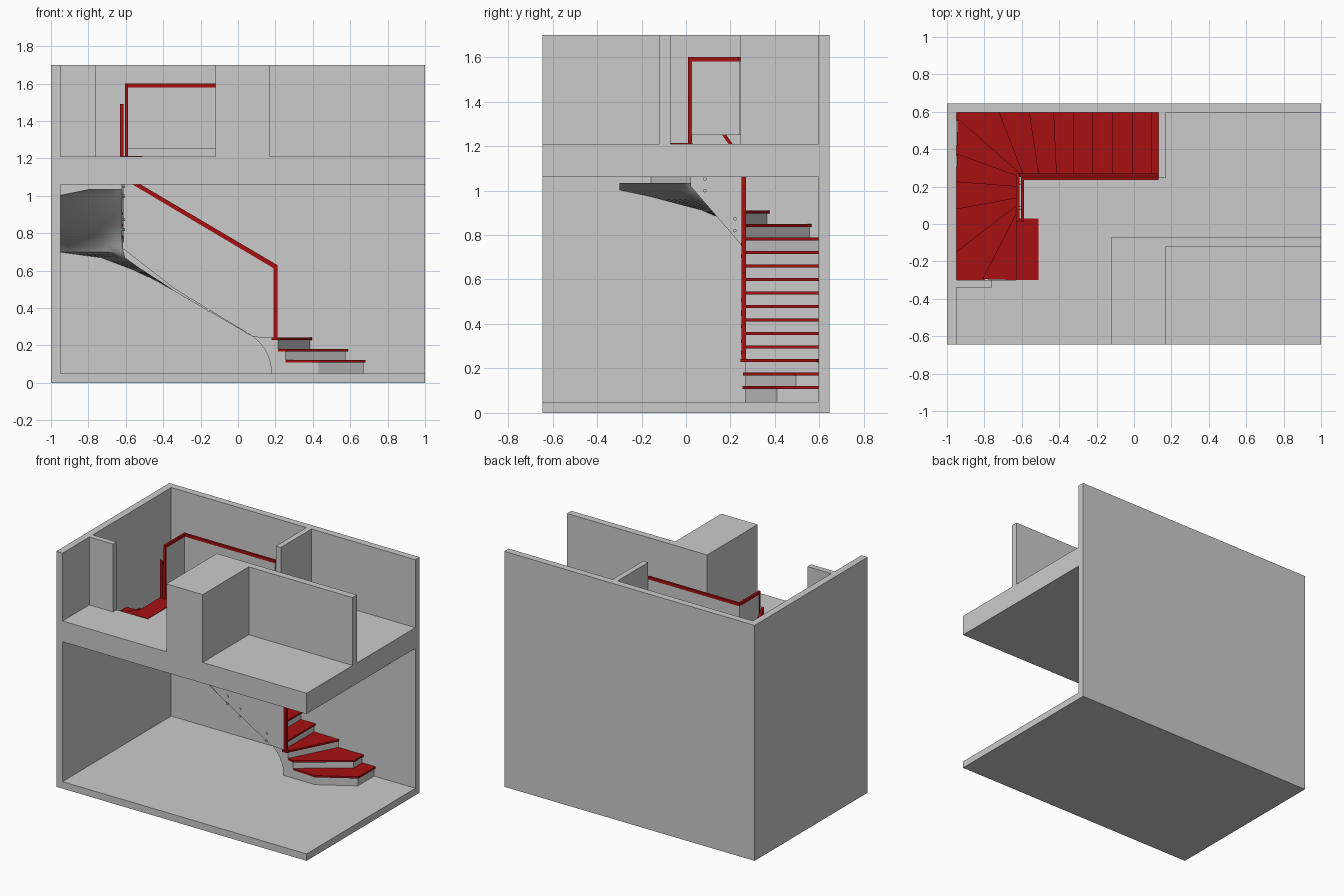
import bpy, bmesh, math
from mathutils import Matrix, Vector

if "Cube" in bpy.data.objects:
    bpy.data.objects.remove(bpy.data.objects["Cube"])

red = bpy.data.materials.new("dark_red")
red.diffuse_color = (0.38, 0.005, 0.006, 1)
red.use_nodes = True
red.node_tree.nodes["Principled BSDF"].inputs["Base Color"].default_value = red.diffuse_color


def finish(name, bm, mat=None):
    bmesh.ops.recalc_face_normals(bm, faces=bm.faces)
    me = bpy.data.meshes.new(name)
    bm.to_mesh(me)
    bm.free()
    ob = bpy.data.objects.new(name, me)
    bpy.context.collection.objects.link(ob)
    if mat:
        me.materials.append(mat)
    return ob


def prism(name, pts, a, b, axis="z", mat=None):
    """Extrude a 2D outline from a to b along the given axis."""
    place = {"z": lambda p: (p[0], p[1], a),
             "y": lambda p: (p[0], a, p[1]),
             "x": lambda p: (a, p[0], p[1])}[axis]
    d = {"z": (0, 0, b - a), "y": (0, b - a, 0), "x": (b - a, 0, 0)}[axis]
    bm = bmesh.new()
    f = bm.faces.new([bm.verts.new(place(p)) for p in pts])
    r = bmesh.ops.extrude_face_region(bm, geom=[f])
    bmesh.ops.translate(bm, vec=d, verts=[v for v in r["geom"] if isinstance(v, bmesh.types.BMVert)])
    return finish(name, bm, mat)


def box(name, x0, x1, y0, y1, z0, z1, mat=None):
    return prism(name, [(x0, y0), (x1, y0), (x1, y1), (x0, y1)], z0, z1, "z", mat)


# Building shell
box("ground_floor", -0.95, 1, -0.645, 0.595, 0, 0.05)
box("left_wall", -1, -0.95, -0.645, 0.595, 0, 1.70)
box("back_wall", -1, 1, 0.595, 0.645, 0, 1.70)
prism("upper_floor", [(-0.95, -0.645), (1, -0.645), (1, 0.595), (0.13, 0.595), (0.13, 0.245),
                      (-0.605, 0.245), (-0.605, -0.30), (-0.95, -0.30)], 1.06, 1.21)
prism("closet_wall", [(-0.12, -0.645), (0.17, -0.645), (0.17, -0.12), (1, -0.12),
                      (1, -0.07), (-0.12, -0.07)], 1.21, 1.70)
box("stairwell_end_wall", 0.13, 0.17, 0.245, 0.595, 1.21, 1.70)
box("stairwell_side_wall", -0.95, -0.76, -0.34, -0.30, 1.21, 1.70)

# Riser lines, inner end to outer end
IN, OUT, XI, XO = 0.265, 0.595, -0.62, -0.95
R = {1: [(0.43, IN), (0.67, 0.41), (0.67, OUT)],
     2: [(0.255, IN), (0.575, 0.495), (0.575, OUT)],
     3: [(0.215, IN), (0.385, OUT)]}
for k in range(4, 10):
    x = 0.19 - 0.105 * (k - 4)
    R[k] = [(x, IN), (x, OUT)]
R[10] = [(-0.425, IN), (-0.44, OUT)]
R[11] = [(-0.52, IN), (-0.57, OUT)]
R[12] = [(-0.605, IN), (-0.73, OUT)]
for k, yi, yo in ((13, IN, 0.555), (14, 0.245, 0.365), (15, 0.19, 0.215),
                  (16, 0.13, 0.07), (17, 0.09, -0.157)):
    R[k] = [(XI, yi), (XO, yo)]
R[18] = [(XI, 0.05), (-0.80, -0.30)]
R[19] = [(XI, 0.03), (XI, -0.30)]
R[20] = [(-0.51, 0.03), (-0.51, -0.30)]
CORNER = {12: (XO, OUT), 17: (XO, -0.30)}
THICK = 0.013


def top(k):
    return 0.0605 + 0.0607 * k


def soffit(k):
    return min(top(k) - 0.12, 1.033)


def nosing(line, d=0.012):
    """Shift a riser line towards the walker."""
    out = []
    for i, p in enumerate(line):
        n = Vector((0, 0))
        for a, b in zip(line, line[1:]):
            if p in (a, b):
                n += Vector((b[1] - a[1], a[0] - b[0])).normalized()
        n = n.normalized() * d
        out.append((max(p[0] + n.x, XO), min(p[1] + n.y, OUT)))
    return out


# Treads, with solid blocks under the three lowest
for k in range(1, 20):
    corner = [CORNER[k]] if k in CORNER else []
    back = corner + R[k + 1][::-1]
    prism(f"tread_{k}", nosing(R[k]) + back, top(k) - THICK, top(k), "z", red)
    if k < 4:
        prism(f"step_block_{k}", R[k] + back, 0.05, top(k) - THICK)

# Curved foot of the flight
z4 = top(4) - THICK
prism("flight_foot", [(0.19, 0.05), (0.18, 0.05), (0.174, 0.10), (0.162, 0.14), (0.145, 0.175),
                      (0.12, 0.21), (0.085, soffit(5)), (0.085, z4), (0.19, z4)], IN, OUT, "y")

# Flight body: risers, cheeks and twisting soffit
bm = bmesh.new()


def face(*pts):
    bm.faces.new([bm.verts.new(p) for p in pts])


def up(p, z):
    return (p[0], p[1], z)


rows = []  # inner, outer, soffit height, step number
for k in range(5, 20):
    rows.append((R[k][0], R[k][1], soffit(k), k))
    if k in CORNER:
        a, b = R[k][0], R[k + 1][0]
        rows.append((((a[0] + b[0]) / 2, (a[1] + b[1]) / 2), CORNER[k],
                     (soffit(k) + soffit(k + 1)) / 2, k))
N = 8
for (i0, o0, z0, k), (i1, o1, z1, _) in zip(rows, rows[1:]):
    h = top(k) - THICK
    face(up(i0, z0), up(i1, z1), up(i1, h), up(i0, h))
    face(up(o0, z0), up(o1, z1), up(o1, h), up(o0, h))
    L0 = [Vector(i0).lerp(Vector(o0), t / N) for t in range(N + 1)]
    L1 = [Vector(i1).lerp(Vector(o1), t / N) for t in range(N + 1)]
    for t in range(N):
        face(up(L0[t], z0), up(L0[t + 1], z0), up(L1[t + 1], z1), up(L1[t], z1))
for k in range(5, 20):
    a, b = R[k]
    lo, hi = top(k - 1) - THICK, top(k) - THICK
    face(up(a, lo), up(b, lo), up(b, hi), up(a, hi))
bmesh.ops.remove_doubles(bm, verts=bm.verts, dist=0.0005)
body = finish("flight_body", bm)
bpy.context.view_layer.objects.active = body
body.select_set(True)
bpy.ops.object.shade_smooth_by_angle(angle=math.radians(35))

# Stair guard panels
prism("lower_guard_panel", [(0.20, 0.24), (0.085, 0.245), (-0.335, 0.50), (-0.618, 0.72),
                            (-0.618, 1.11), (0.20, 0.62)], 0.254, 0.262, "y")
prism("upper_guard_panel", [(0.262, 0.74), (0.02, 1.02), (0.02, 1.45), (0.262, 1.11)],
      -0.618, -0.611, "x")

# Stair handrails with end posts
prism("lower_handrail", [(0.19, 0.23), (0.21, 0.23), (0.21, 0.63), (-0.63, 1.125),
                         (-0.63, 1.10), (0.19, 0.613)], 0.25, 0.27, "y", red)
prism("upper_handrail", [(0.27, 1.095), (0.27, 1.125), (0.01, 1.49), (0.01, 1.21),
                         (0.025, 1.21), (0.025, 1.445)], -0.63, -0.612, "x", red)
box("post_base", 0.18, 0.22, 0.245, 0.275, 0.228, 0.243, red)

# Landing balustrade
box("landing_post", -0.604, -0.588, 0.01, 0.026, 1.21, 1.60, red)
box("landing_rail_side", -0.604, -0.588, 0.026, 0.25, 1.58, 1.60, red)
box("landing_rail_long", -0.588, 0.13, 0.234, 0.25, 1.58, 1.60, red)
box("landing_panel_side", -0.60, -0.593, 0.026, 0.238, 1.25, 1.58)
box("landing_panel_long", -0.60, 0.13, 0.238, 0.246, 1.25, 1.58)


# Panel fixing bolts
def bolt(name, c, axis):
    b = bmesh.new()
    rot = Matrix.Rotation(math.pi / 2, 4, "X" if axis == "y" else "Y")
    bmesh.ops.create_cone(b, cap_ends=True, segments=12, radius1=0.008, radius2=0.008,
                          depth=0.022, matrix=Matrix.Translation(c) @ rot)
    finish(name, b)


for i, (x, z) in enumerate(((0.05, 0.27), (-0.16, 0.39), (-0.26, 0.455), (-0.57, 0.705))):
    for j in (0, 1):
        bolt(f"lower_bolt_{i}_{j}", (x, 0.258, z + 0.053 * j), "y")
for i, (y, z) in enumerate(((0.22, 0.82), (0.085, 1.0))):
    for j in (0, 1):
        bolt(f"upper_bolt_{i}_{j}", (-0.614, y, z + 0.053 * j), "x")
